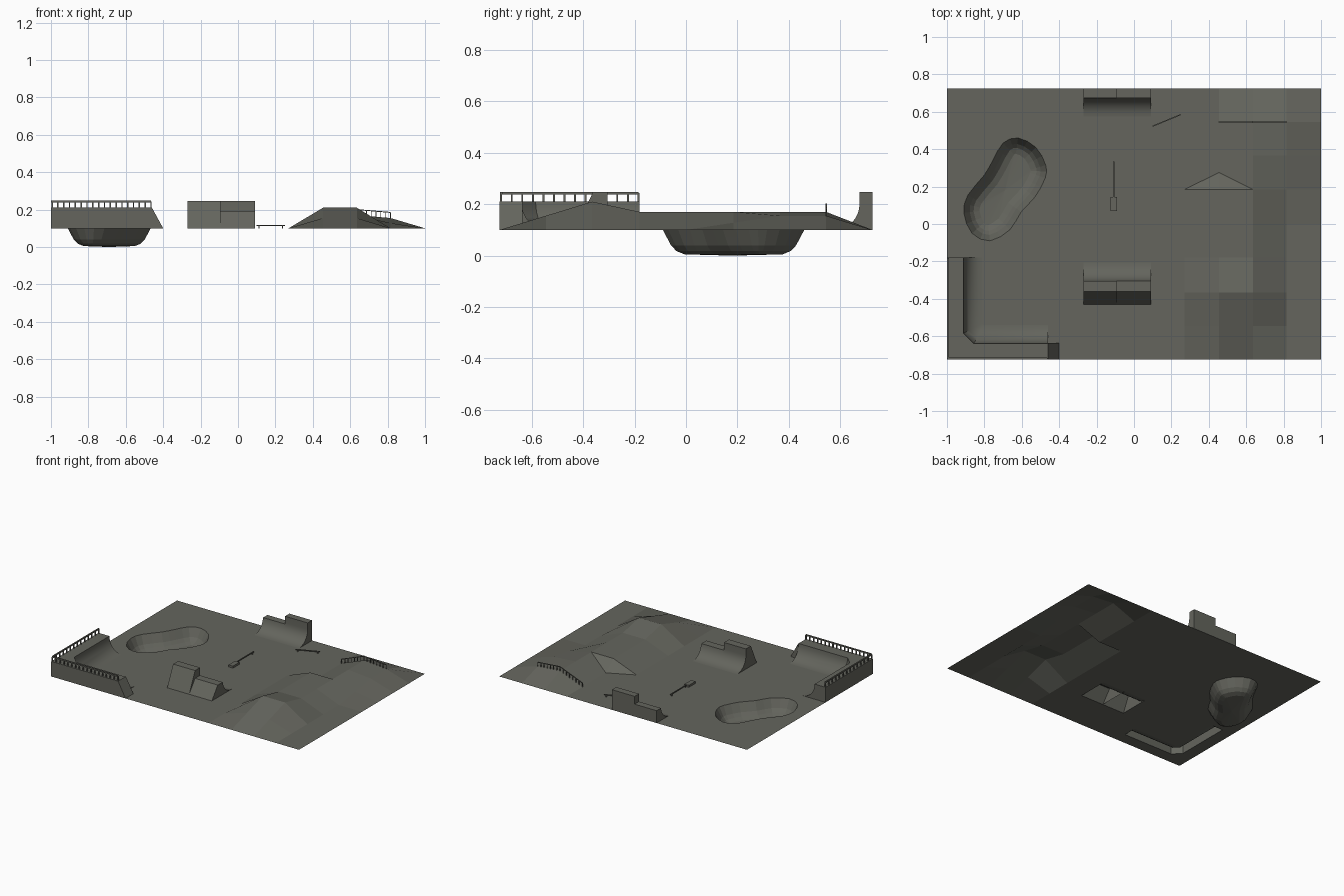
import bpy, bmesh, math
from mathutils import Vector

if "Cube" in bpy.data.objects:
    bpy.data.objects.remove(bpy.data.objects["Cube"])

G = 0.1  # ground level
mat = bpy.data.materials.new("dark_concrete")
mat.diffuse_color = (.128, .13, .11, 1)
mat.use_nodes = True
mat.node_tree.nodes["Principled BSDF"].inputs["Base Color"].default_value = mat.diffuse_color


def finish(name, bm, smooth=False, up=False):
    bmesh.ops.remove_doubles(bm, verts=bm.verts, dist=1e-5)
    bmesh.ops.recalc_face_normals(bm, faces=bm.faces)
    if up:
        for f in bm.faces:
            if f.normal.z < 0:
                f.normal_flip()
    me = bpy.data.meshes.new(name)
    bm.to_mesh(me)
    bm.free()
    me.materials.append(mat)
    ob = bpy.data.objects.new(name, me)
    bpy.context.collection.objects.link(ob)
    if smooth:
        bpy.ops.object.select_all(action='DESELECT')
        ob.select_set(True)
        bpy.context.view_layer.objects.active = ob
        bpy.ops.object.shade_smooth_by_angle(angle=math.radians(30))
    return ob


def loft(bm, rings, caps=True, closed=False):
    vs = [[bm.verts.new(p) for p in r] for r in rings]
    n = len(vs[0])
    for a, b in zip(vs, vs[1:]):
        for i in range(n if closed else n - 1):
            j = (i + 1) % n
            bm.faces.new((a[i], a[j], b[j], b[i]))
    if caps:
        bm.faces.new(vs[0])
        bm.faces.new(vs[-1])
    return vs


def bar(bm, a, b, w):
    # square bar between two points
    a, b = Vector(a), Vector(b)
    d = (b - a).normalized()
    u = d.cross(Vector((1, 0, 0)) if abs(d.z) > .9 else Vector((0, 0, 1))).normalized() * w / 2
    v = d.cross(u)
    loft(bm, [[p + u + v, p + u - v, p - u - v, p - u + v] for p in (a, b)], closed=True)


def fence(bm, a, b, h, n, w):
    a, b = Vector(a), Vector(b)
    up = Vector((0, 0, h))
    bar(bm, a + up, b + up, w)
    for i in range(n + 1):
        p = a.lerp(b, i / n)
        bar(bm, p, p + up, w * .8)


def arc(r, h, n=8):
    # quarter-pipe curve: distance from lip, height above ground
    return [(r - r * math.cos(t), h - h * math.sin(t))
            for t in (i * math.pi / 2 / n for i in range(n + 1))]


# kidney pool outline, rounded through control points
ctrl = [Vector(p) for p in [(-.62, .46), (-.525, .41), (-.472, .315), (-.475, .245), (-.53, .144),
        (-.604, .064), (-.663, -.03), (-.77, -.09), (-.866, -.05), (-.91, .06),
        (-.888, .155), (-.80, .262), (-.754, .342), (-.70, .433)]]
N = len(ctrl)
pool = []
for i in range(N):
    p0, p1, p2, p3 = (ctrl[(i + k) % N] for k in (-1, 0, 1, 2))
    pool += [p1, (9 * (p1 + p2) - p0 - p3) / 16]

# flat ground with openings for the pool and ramps
bm = bmesh.new()
outer = [(-.46, -.725), (.27, -.725), (.27, .725), (-1, .725), (-1, -.18), (-.815, -.18),
         (-.815, -.54), (-.46, -.54)]
box_hole = [(-.27, -.43), (.09, -.43), (.09, -.205), (-.27, -.205)]
for lp in (outer, box_hole, pool):
    vs = [bm.verts.new((p[0], p[1], G)) for p in lp]
    for i in range(len(vs)):
        bm.edges.new((vs[i - 1], vs[i]))
bmesh.ops.triangle_fill(bm, edges=bm.edges[:], use_beauty=True, normal=(0, 0, 1))
finish("flat_ground", bm, up=True)

# rolling banks on the right: grids of heights, south mound and north slope
bm = bmesh.new()
xs = [.27, .455, .635, .815, 1]
south = [(-.725, 0, 0, 0), (-.545, .055, .055, 0), (-.365, .11, .11, 0), (-.18, .07, .07, 0),
         (0, .07, .07, 0), (.185, .07, .07, .028)]
north = [(.185, 0, .07, .028), (.365, 0, .07, .055), (.545, 0, .07, .055), (.725, 0, 0, 0)]
for rows in (south, north):
    loft(bm, [[(x, r[0], G + z) for x, z in zip(xs, (0, *r[1:], 0))] for r in rows], caps=False)
# sloping end of the mound
A, B, C, D = [bm.verts.new(p) for p in [(.27, .185, G), (.455, .185, .17), (.635, .185, .17),
                                        (.455, .275, G)]]
bm.faces.new((A, B, D))
bm.faces.new((B, C, D))
finish("banked_ground", bm, up=True)

# pool bowl
bm = bmesh.new()
norms = []
for i in range(len(pool)):
    t = (pool[(i + 1) % len(pool)] - pool[i - 1]).normalized()
    norms.append(Vector((t.y, -t.x)))  # inward for clockwise outline
rings = [[(*(p + n * d), z) for p, n in zip(pool, norms)]
         for d, z in [(0, .1), (.016, .07), (.032, .04), (.053, .018), (.085, .005)]]
vs = loft(bm, rings, caps=False, closed=True)
c = bm.verts.new((-.69, .18, 0))
for i in range(len(pool)):
    bm.faces.new((vs[-1][i - 1], vs[-1][i], c))
finish("pool_bowl", bm, up=True)

# corner deck, and quarter pipe running around it
bm = bmesh.new()
ends = [(-1, -.18), (-1, -.725), (-1, -.725), (-.46, -.725)]
curve = []
for d, z in [(0, 0)] + arc(.1, .11):
    c = .055 * (1 - d / .12)
    x, y = -.912 + d, -.64 + d
    curve.append([(*p, G + z) for p in [(x, -.18), (x, y + c), (x + c, y), (-.46, y)]])
loft(bm, [[curve[0][k], (*o, G), (*o, .21), curve[1][k]] for k, o in enumerate(ends)])
loft(bm, [[c[k] for c in curve] for k in range(4)])
finish("corner_ramp", bm, smooth=True)

# bank at the end of the corner deck
bm = bmesh.new()
loft(bm, [[(-.46, y, G), (-.46, y, .21), (-.4, y, G)] for y in (-.725, -.635)])
finish("deck_end_bank", bm)

# deck fence
bm = bmesh.new()
fence(bm, (-.994, -.719, .21), (-.994, -.185, .21), .033, 13, .009)
fence(bm, (-.994, -.719, .21), (-.465, -.719, .21), .033, 17, .009)
finish("deck_fence", bm)


def ramp(name, x0, x1, h, lip, back_top, back_bottom):
    # curved face towards a flat top, then a back face
    s = 1 if lip > back_top else -1
    pts = [(back_bottom, G), (back_top, h)]
    if h > .2:
        pts.append((lip, h))
    pts += [(lip + s * d, G + z) for d, z in arc(.1, .1) if G + z <= h + .011]
    if h < .2:
        pts[2] = (lip, h)
    bm = bmesh.new()
    loft(bm, [[(x, y, z) for y, z in pts] for x in (x0, x1)])
    finish(name, bm, smooth=True)


# centre box and back quarter pipe, each with a high and a low half
ramp("centre_box_high", -.27, -.093, .247, -.305, -.362, -.43)
ramp("centre_box_low", -.093, .09, .19, -.305, -.362, -.43)
ramp("back_ramp_low", -.27, -.093, .19, .675, .725, .725)
ramp("back_ramp_high", -.093, .09, .247, .675, .725, .725)

# fence over the far bank
bm = bmesh.new()
fence(bm, (.455, .545, .1), (.635, .545, .17), .03, 7, .005)
fence(bm, (.635, .545, .17), (.815, .545, .155), .03, 7, .005)
finish("bank_fence", bm)

# low pad and grind rails
bm = bmesh.new()
loft(bm, [[(x, .07, G), (x, .07, .115), (x, .145, .115), (x, .145, G)] for x in (-.125, -.09)],
     closed=True)
finish("low_pad", bm)
for name, a, b in (("centre_rail", (-.108, .145), (-.108, .335)),
                   ("angled_rail", (.1, .523), (.25, .585))):
    a, b = Vector((*a, .115)), Vector((*b, .115))
    bm = bmesh.new()
    bar(bm, a, b, .006)
    for t in (.08, .92):
        p = a.lerp(b, t)
        bar(bm, (p.x, p.y, G), p, .006)
    finish(name, bm)
